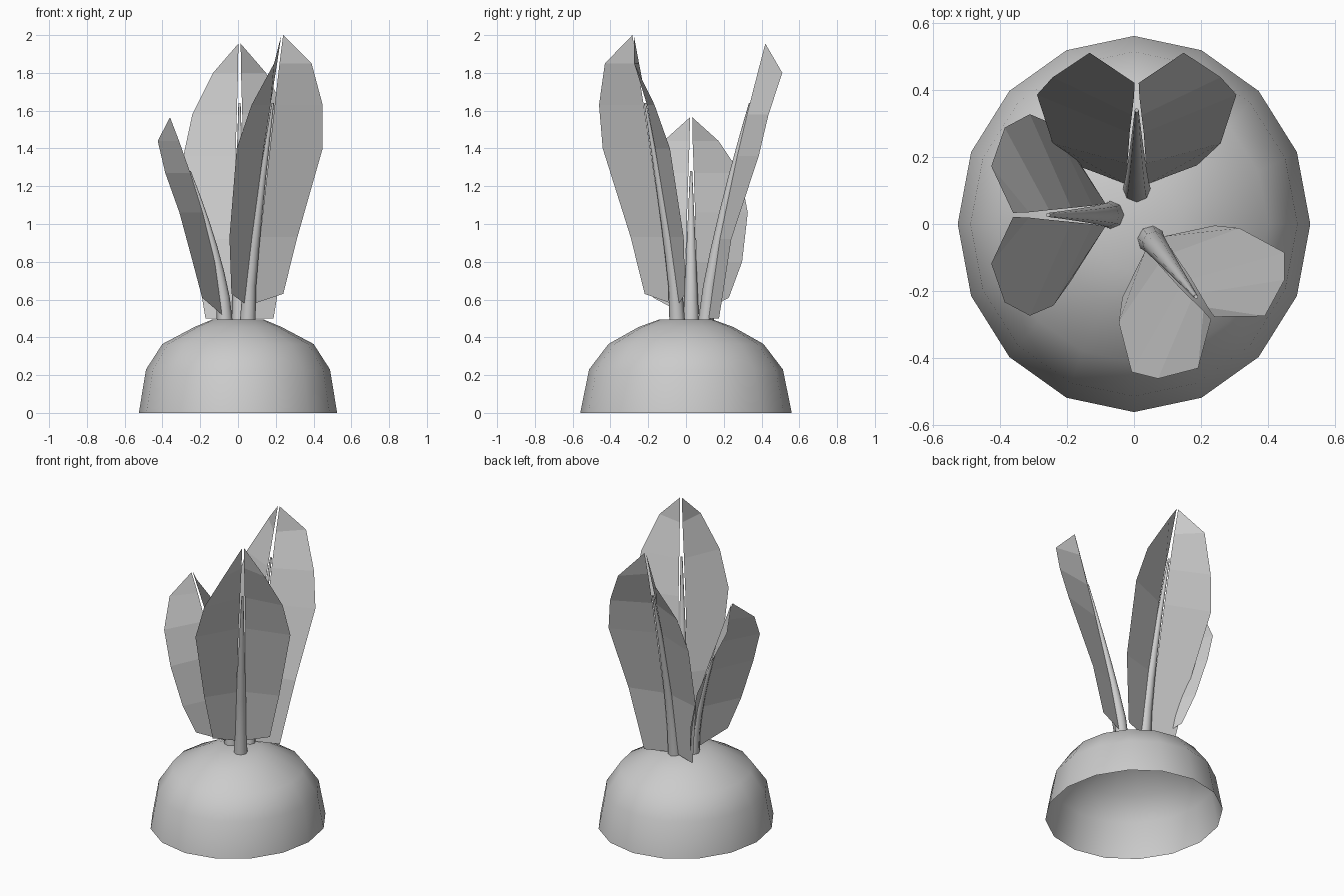
import bpy, bmesh
from math import sin, cos, pi, radians
from mathutils import Vector

if "Cube" in bpy.data.objects:
    bpy.data.objects.remove(bpy.data.objects["Cube"])


def make_object(name, bm, smooth=False):
    bmesh.ops.recalc_face_normals(bm, faces=bm.faces)
    mesh = bpy.data.meshes.new(name)
    bm.to_mesh(mesh)
    bm.free()
    for p in mesh.polygons:
        p.use_smooth = smooth
    obj = bpy.data.objects.new(name, mesh)
    bpy.context.collection.objects.link(obj)
    return obj


def loft(bm, rings):
    vs = [[bm.verts.new(p) for p in r] for r in rings]
    n = len(vs[0])
    for a, b in zip(vs, vs[1:]):
        for i in range(n):
            bm.faces.new((a[i], a[(i + 1) % n], b[(i + 1) % n], b[i]))
    bm.faces.new(vs[-1])
    return vs


# Root: 16-sided dome, open underneath (x radius, y radius, height)
profile = [(.525, .56, 0), (.487, .513, .23), (.40, .41, .365),
           (.23, .25, .455), (.135, .14, .495)]
bm = bmesh.new()
loft(bm, [[(rx * cos(i * pi / 8), ry * sin(i * pi / 8), z) for i in range(16)]
          for rx, ry, z in profile])
make_object("root_dome", bm, smooth=True)


# Leaf: two flat-faced blades either side of a tapered stem
def leaf(name, angle, offset, bow, base, tip, edge, stem_top):
    """base/tip: (out, height) of the midrib; edge: (across, out, height) from bottom up."""
    a = radians(angle)
    out, across = Vector((cos(a), sin(a), 0)), Vector((-sin(a), cos(a), 0))

    def place(w, d, z):
        return out * d + across * (w + offset) + Vector((0, 0, z))

    def rib(z):
        f = max(0, (z - base[1]) / (tip[1] - base[1]))
        return base[0] + (tip[0] - base[0]) * f ** bow

    for side, label in ((1, "left"), (-1, "right")):
        bm = bmesh.new()
        inner, outer = [], []
        for k, (w, d, z) in enumerate(edge):
            zi = base[1] if k == 0 else z
            gap = .034 - .026 * k / (len(edge) - 1)
            inner.append(bm.verts.new(place(side * gap, rib(zi), zi)))
            outer.append(bm.verts.new(place(side * w, d, z)))
        for k in range(len(edge) - 1):
            bm.faces.new((inner[k], outer[k], outer[k + 1], inner[k + 1]))
        end = bm.verts.new(place(side * .006, *tip))
        bm.faces.new((inner[-1], outer[-1], end))
        make_object(f"{name}_{label}_blade", bm)

    bm = bmesh.new()
    rings = []
    for k in range(7):
        t = k / 6
        z = .48 + (stem_top - .48) * t
        r = .042 * (1 - t) + .006 * t
        d = rib(z) - .015 * (1 - t)
        rings.append([place(r * cos(i * pi / 4), d + r * sin(i * pi / 4), z)
                      for i in range(8)])
    loft(bm, rings)
    make_object(f"{name}_stem", bm, smooth=True)


leaf("back_leaf", 90, -.008, 1.3, (.12, .50), (.42, 1.955),
     [(.18, .175, .50), (.25, .24, .92), (.297, .385, 1.36),
      (.25, .437, 1.58), (.14, .51, 1.80)], 1.64)
leaf("front_leaf", -52, .012, 1.15, (.083, .58), (.365, 2.0),
     [(.174, .151, .63), (.228, .203, .93), (.289, .343, 1.40),
      (.239, .407, 1.63), (.126, .456, 1.85)], 1.64)
leaf("side_leaf", 180, -.027, 1.5, (.085, .52), (.36, 1.565),
     [(.20, .19, .61), (.27, .24, .80), (.30, .31, 1.06),
      (.26, .385, 1.27), (.145, .425, 1.44)], 1.28)

# Crisp shading where the dome and stems turn sharply
for o in bpy.context.collection.objects:
    o.select_set("dome" in o.name or "stem" in o.name)
    if o.select_get():
        bpy.context.view_layer.objects.active = o
bpy.ops.object.shade_smooth_by_angle(angle=radians(50))
